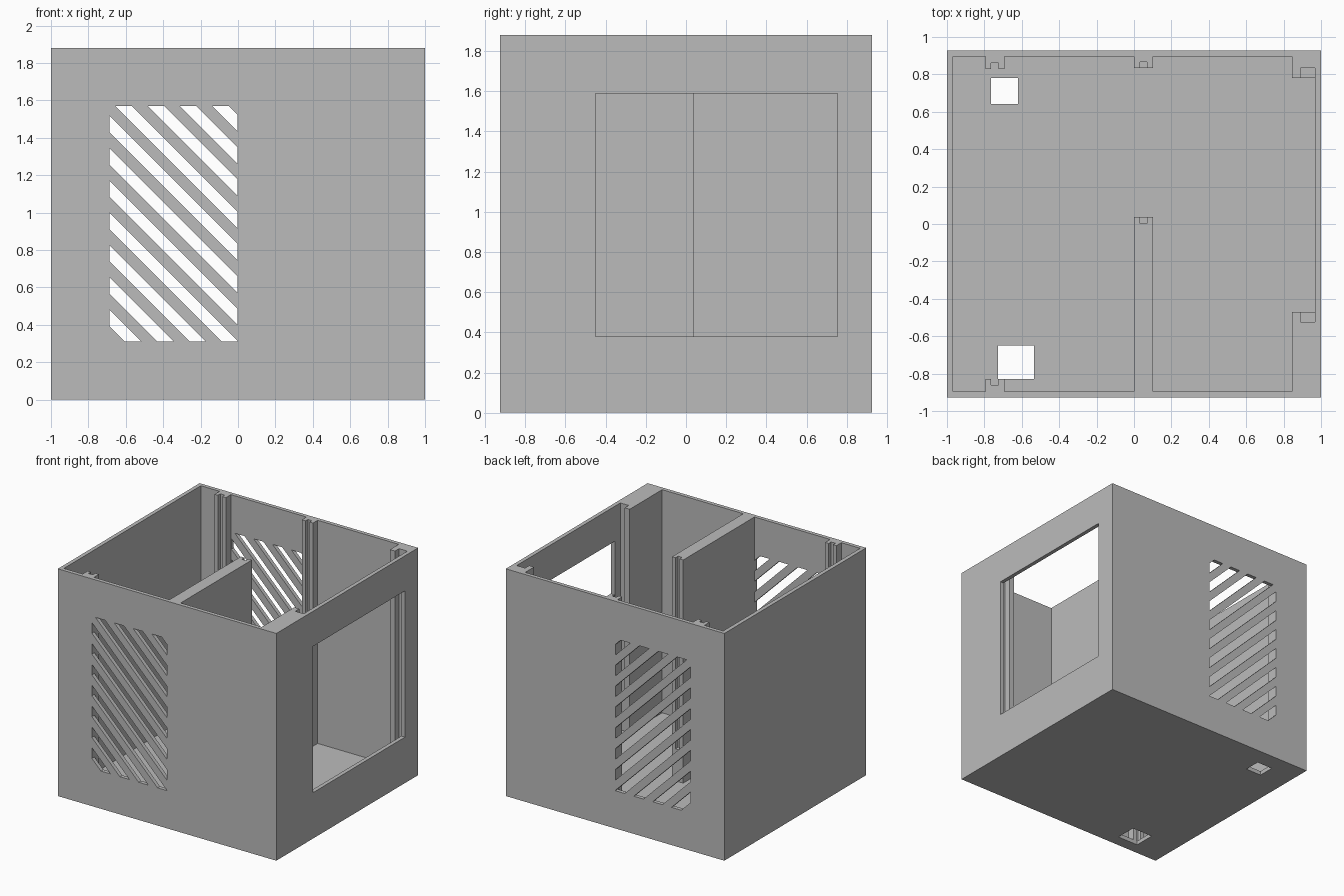
import bpy
import bmesh
from mathutils import Vector

if "Cube" in bpy.data.objects:
    bpy.data.objects.remove(bpy.data.objects["Cube"], do_unlink=True)

# Overall sizes
HX, HY, H = 1.0, 0.927, 1.88
IX, IY, FLOOR = 0.967, 0.895, 0.034
LEDGE = 0.3
OVER = 2.2

grey = bpy.data.materials.new("plain grey")
grey.use_nodes = True
grey.diffuse_color = (0.5, 0.5, 0.5, 1)
shader = next(n for n in grey.node_tree.nodes if n.type == "BSDF_PRINCIPLED")
shader.inputs["Base Color"].default_value = (0.5, 0.5, 0.5, 1)


def add_box(bm, x, y, z):
    """Add an axis-aligned box given (low, high) pairs."""
    verts = bmesh.ops.create_cube(bm, size=1)["verts"]
    for v in verts:
        v.co = [lo if c < 0 else hi for c, (lo, hi) in zip(v.co, (x, y, z))]
    return verts


def finish(name, bm):
    bmesh.ops.recalc_face_normals(bm, faces=bm.faces)
    mesh = bpy.data.meshes.new(name)
    bm.to_mesh(mesh)
    bm.free()
    mesh.materials.append(grey)
    obj = bpy.data.objects.new(name, mesh)
    bpy.context.scene.collection.objects.link(obj)
    return obj


def box(name, x, y, z):
    bm = bmesh.new()
    add_box(bm, x, y, z)
    return finish(name, bm)


def cut(target, cutter):
    """Subtract the cutter, bake the result and discard the cutter."""
    cutter.hide_render = True
    mod = target.modifiers.new("cut", "BOOLEAN")
    mod.operation = "DIFFERENCE"
    mod.solver = "EXACT"
    mod.object = cutter
    graph = bpy.context.evaluated_depsgraph_get()
    graph.update()
    baked = bpy.data.meshes.new_from_object(target.evaluated_get(graph))
    target.modifiers.clear()
    target.data = baked
    bpy.data.objects.remove(cutter, do_unlink=True)


def slot(low, high):
    """Diagonal band low < x + z < high, clipped to the vent rectangle."""
    bm = bmesh.new()
    add_box(bm, (-0.688, -0.002), (-1.2, 1.2), (0.312, 1.57))
    for level, sign in ((low, -1), (high, 1)):
        res = bmesh.ops.bisect_plane(
            bm, geom=bm.verts[:] + bm.edges[:] + bm.faces[:],
            plane_co=Vector((0, 0, level)), plane_no=Vector((sign, 0, sign)),
            clear_outer=True)
        edges = [e for e in res["geom_cut"] if isinstance(e, bmesh.types.BMEdge)]
        bmesh.ops.contextual_create(bm, geom=edges)
    return finish("vent_slot", bm)


# Inner room, with the posts and the divider left standing
room = box("room", (-IX, IX), (-IY, IY), (FLOOR, OVER))
tall = (-1, 3)
posts = [
    ((0, 0.102), (-2, 0.037), tall),         # divider
    ((0, 0.102), (0.834, 2), tall),          # back rail post
    ((0.845, 2), (0.78, 2), tall),           # back corner block
    ((0.845, 2), (-2, -0.47), tall),         # front corner block
]
for side in (-1, 1):                         # grooved rails on the left bay
    for x, near in (((-0.795, -0.765), 0.83), ((-0.725, -0.692), 0.83),
                    ((-0.78, -0.71), 0.862)):
        posts.append((x, sorted((side * near, side * 2)), tall))
for p in posts:
    cut(room, box("post", *p))

# Housing shell
housing = box("housing", (-HX, HX), (-HY, HY), (0, H))
cut(housing, room)

# Side window
cut(housing, box("window", (0.92, 1.2), (-0.45, 0.755), (0.38, 1.59)))

# Diagonal vents through the front and back walls
for k in range(11):
    top = 1.52 - k * 0.1725
    cut(housing, slot(top - 0.088, top))

# Cable holes in the floor
cut(housing, box("hole", (-0.765, -0.62), (0.642, 0.78), (-0.2, 0.2)))
cut(housing, box("hole", (-0.727, -0.535), (-0.828, -0.65), (-0.2, 0.2)))

# Panel grooves that stop on a ledge
for x, y in (((0.033, 0.07), (0.003, 0.1)), ((0.033, 0.07), (0.7, 0.865)),
             ((0.89, IX), (0.7, 0.833)), ((0.89, IX), (-0.523, -0.4))):
    cut(housing, box("groove", x, y, (LEDGE, OVER)))

for face in housing.data.polygons:
    face.use_smooth = False
    face.material_index = 0
